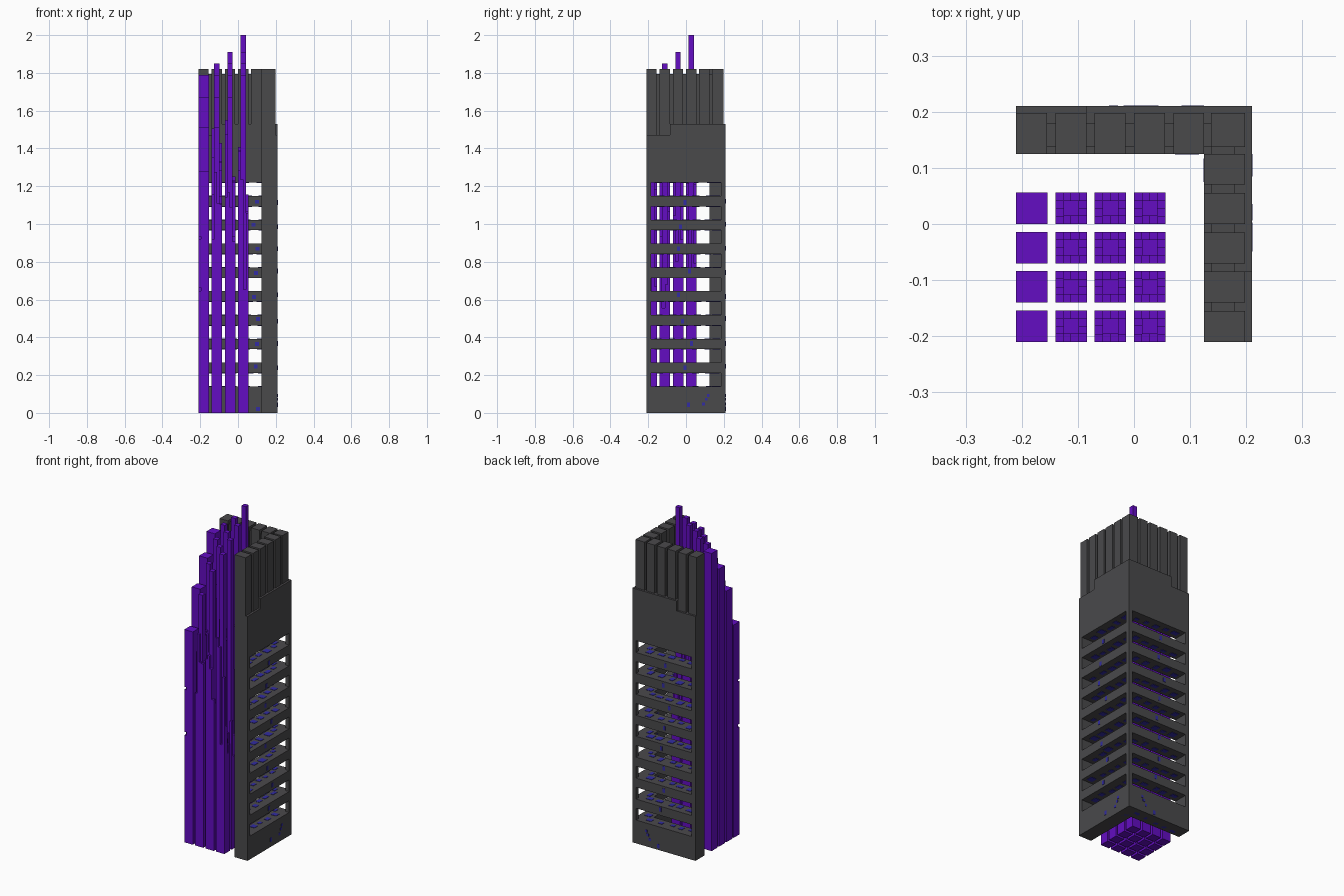
import bpy, bmesh, random
from mathutils import Matrix

random.seed(7)
if "Cube" in bpy.data.objects:
    bpy.data.objects.remove(bpy.data.objects["Cube"], do_unlink=True)


def material(name, rgb):
    m = bpy.data.materials.new(name)
    m.use_nodes = True
    m.diffuse_color = (*rgb, 1)
    m.node_tree.nodes["Principled BSDF"].inputs["Base Color"].default_value = (*rgb, 1)
    return m


GREY = material("dark grey", (0.068, 0.067, 0.071))
PURPLE = material("violet", (0.125, 0.004, 0.54))
BLUE = material("deep blue", (0.032, 0.025, 0.36))


def box(bm, x0, x1, y0, y1, z0, z1):
    mid = Matrix.Translation(((x0 + x1) / 2, (y0 + y1) / 2, (z0 + z1) / 2))
    bmesh.ops.create_cube(bm, size=1, matrix=mid @ Matrix.Diagonal((x1 - x0, y1 - y0, z1 - z0, 1)))


def ell(bm, z0, z1, inner=0.125, outer=0.21, end=-0.21):
    """L-shaped slab along the back and one side."""
    pts = [(end, inner), (inner, inner), (inner, end), (outer, end), (outer, outer), (end, outer)]
    face = bm.faces.new([bm.verts.new((x, y, z0)) for x, y in pts])
    new = bmesh.ops.extrude_face_region(bm, geom=[face])["geom"]
    for v in new:
        if isinstance(v, bmesh.types.BMVert):
            v.co.z = z1


def finish(bm, name, mat):
    bmesh.ops.recalc_face_normals(bm, faces=bm.faces)
    me = bpy.data.meshes.new(name)
    bm.to_mesh(me)
    bm.free()
    me.materials.append(mat)
    ob = bpy.data.objects.new(name, me)
    bpy.context.collection.objects.link(ob)
    return ob


def wall_box(bm, side, u0, u1, d0, d1, z0, z1):
    """Box on either wing: u runs along the wing, d through its thickness."""
    if side:
        box(bm, d0, d1, u0, u1, z0, z1)
    else:
        box(bm, u0, u1, d0, d1, z0, z1)


# Wall bands separated by nine long window slots
PITCH, SLOT, FIRST, ROOF = 0.126, 0.071, 0.14, 1.53
bands, z = [], 0.0
for k in range(9):
    bands.append((z, FIRST + k * PITCH))
    z = FIRST + k * PITCH + SLOT
bm = bmesh.new()
for z0, z1 in bands:
    ell(bm, z0, z1)
ell(bm, z, 1.47)
ell(bm, 1.47, ROOF, end=-0.085)
bands.append((z, ROOF))
finish(bm, "wall_bands", GREY)

# Posts carrying the bands at the corner and free ends
bm = bmesh.new()
box(bm, 0.185, 0.21, 0.185, 0.21, 0.1, 1.3)
for side in (0, 1):
    wall_box(bm, side, -0.21, -0.185, 0.125, 0.21, 0.1, 1.3)
finish(bm, "wall_posts", GREY)

# Crown: thin backing with tall battlements
bm = bmesh.new()
ell(bm, 1.46, 1.795, 0.137, 0.18, -0.2)
finish(bm, "crown_backing", GREY)
bm = bmesh.new()
for k in range(6):
    u = -0.21 + 0.07 * k
    low = 1.47 if k < 2 else ROOF
    for side in (0, 1):
        if k == 5:
            if side:
                box(bm, 0.137, 0.198, 0.137, 0.198, low, 1.82)
        else:
            wall_box(bm, side, u, u + 0.055, 0.125, 0.198, low, 1.82)
finish(bm, "crown_battlements", GREY)

# Blue flecks on the ledges, soffits and band faces
bm = bmesh.new()
T = 0.002
for n, (z0, z1) in enumerate(bands):
    for side in (0, 1):
        for k in range(5):
            u = -0.16 + 0.066 * k + random.uniform(-0.008, 0.008)
            d = random.uniform(0.135, 0.155)
            w, h = random.uniform(0.025, 0.042), random.uniform(0.02, 0.04)
            wall_box(bm, side, u, u + w, d, d + h, z0 - T if n else 0.0, z0 + T)
            if n < 9:
                wall_box(bm, side, u, u + w, d, d + h, z1 - T, z1 + T)
        if n < 9:
            u = random.uniform(-0.05, 0.03)
            zc = random.uniform(z0 + 0.005, z1 - 0.03)
            wall_box(bm, side, u, u + 0.016, 0.2085, 0.2115, zc, zc + 0.025)
            u = random.uniform(0.07, 0.1)
            wall_box(bm, side, u, u + 0.02, 0.1235, 0.1265, zc, zc + 0.02)
for u, zc in ((0.085, 0.04), (0.1, 0.065), (0.11, 0.085)):
    for side in (0, 1):
        wall_box(bm, side, u, u + 0.015, 0.2085, 0.2115, zc, zc + 0.015)
finish(bm, "blue_flecks", BLUE)

# Four by four cluster of violet columns, rising toward the inner corner
TOPS = (1.28, 1.51, 1.67, 1.79, 1.85, 1.91, 2.0)
W, CELL = 0.056, 0.014
for i in range(4):
    for j in range(4):
        x, y, top = -0.21 + 0.07 * i, -0.21 + 0.07 * j, TOPS[i + j]
        bm = bmesh.new()
        if i == 0:
            # Plain outer columns, the front one chipped at its corner
            if j == 0:
                for a, b in ((0, 0.645), (0.665, 0.92), (0.935, top)):
                    box(bm, x, x + W, y, y + W, a, b)
                for a, b in ((0.645, 0.665), (0.92, 0.935)):
                    box(bm, x + CELL, x + W, y, y + W, a, b)
                    box(bm, x, x + CELL, y + CELL, y + W, a, b)
            else:
                box(bm, x, x + W, y, y + W, 0, top)
        else:
            # Solid foot, slim core and a ring of uneven shards
            foot = 1.05 - 0.25 * i + 0.1 * j
            high = min(top - 0.08, 1.74 - 0.1 * i)
            box(bm, x, x + W, y, y + W, 0, foot)
            box(bm, x + CELL, x + W - CELL, y + CELL, y + W - CELL, foot, top)
            for a in range(4):
                for b in range(4):
                    if a in (0, 3) or b in (0, 3):
                        t = random.random()
                        # Shards break off lower on the inner side
                        t *= 1 - 0.12 * a
                        cx, cy = x + a * CELL, y + b * CELL
                        box(bm, cx, cx + CELL, cy, cy + CELL, foot, foot + 0.03 + (high - foot) * t)
        finish(bm, f"column_{i + 1}_{j + 1}", PURPLE)
